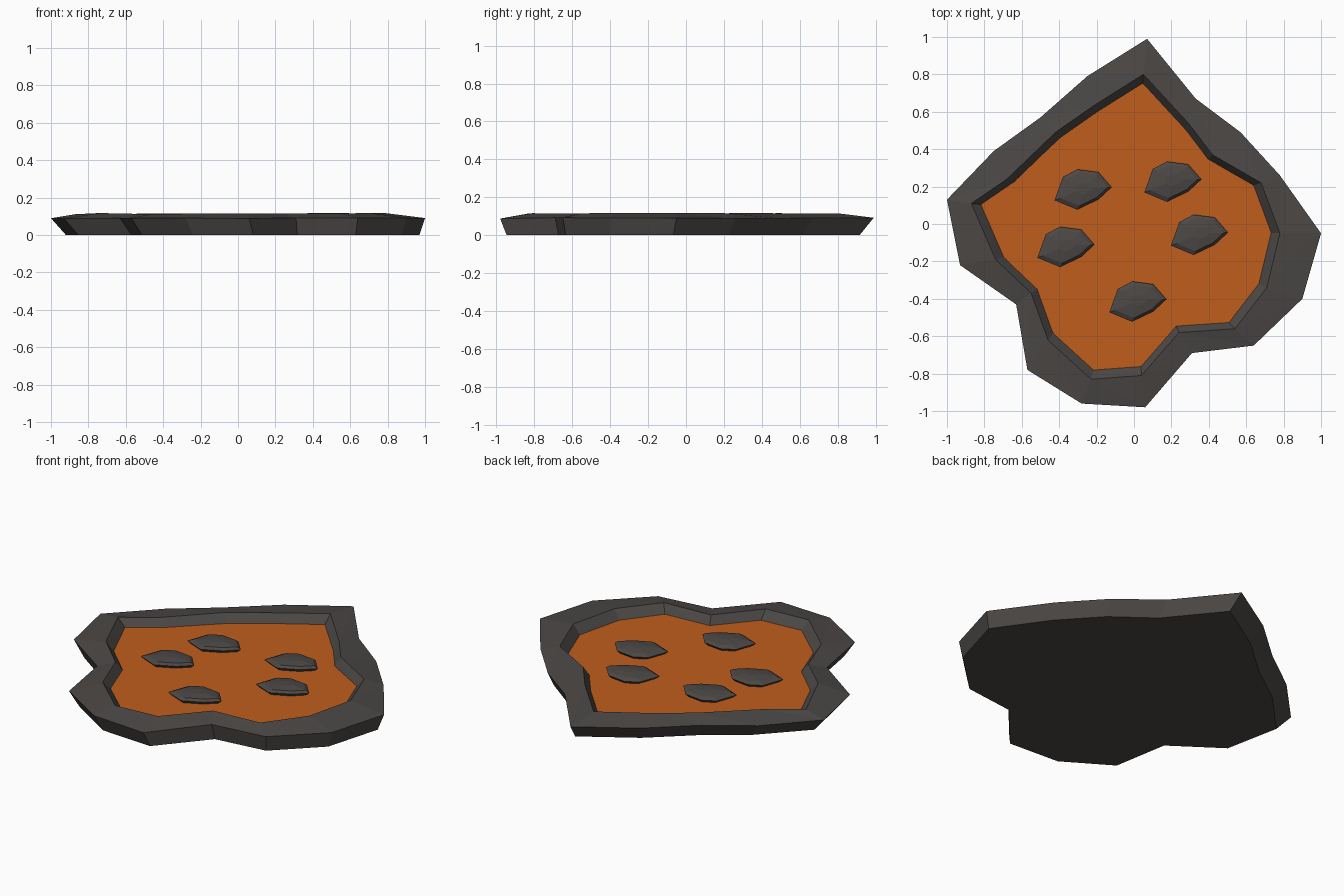
import bpy, bmesh, random

if "Cube" in bpy.data.objects:
    bpy.data.objects.remove(bpy.data.objects["Cube"])
random.seed(4)


def material(name, color):
    m = bpy.data.materials.new(name)
    m.diffuse_color = (*color, 1)
    m.use_nodes = True
    m.node_tree.nodes["Principled BSDF"].inputs["Base Color"].default_value = m.diffuse_color
    return m


ROCK = material("dark_rock", (0.07, 0.064, 0.06))
LAVA = material("lava_orange", (0.52, 0.11, 0.012))


def loft(name, rings, mat, cap_start=True, cap_end=True):
    """Skin a stack of equal-length closed rings with flat triangles."""
    bm = bmesh.new()
    vr = [[bm.verts.new(p) for p in r] for r in rings]
    for a, b in zip(vr, vr[1:]):
        n = len(a)
        for i in range(n):
            j = (i + 1) % n
            bm.faces.new((a[i], a[j], b[j]))
            bm.faces.new((a[i], b[j], b[i]))
    if cap_start:
        bm.faces.new(vr[0][::-1])
    if cap_end:
        bm.faces.new(vr[-1])
    bmesh.ops.recalc_face_normals(bm, faces=bm.faces)
    me = bpy.data.meshes.new(name)
    bm.to_mesh(me)
    bm.free()
    ob = bpy.data.objects.new(name, me)
    bpy.context.collection.objects.link(ob)
    me.materials.append(mat)
    return ob


def ring(pts, z, s=1.0, dx=0.0, dy=0.0, jitter=0.0):
    return [(x * s + dx, y * s + dy, z + random.uniform(-jitter, jitter)) for x, y in pts]


# Outer edge and inner crest of the rocky rim, clockwise from the back tip
outer = [(.07, .99), (.33, .67), (.57, .49), (.78, .26), (1, -.05), (.90, -.40),
         (.64, -.65), (.31, -.69), (.06, -.98), (-.28, -.96), (-.57, -.78),
         (-.63, -.43), (-.93, -.22), (-1, .13), (-.75, .39), (-.5, .57), (-.25, .79)]
crest = [(.05, .80), (.29, .54), (.42, .37), (.68, .22), (.78, -.05), (.71, -.34),
         (.54, -.56), (.24, -.58), (.04, -.81), (-.23, -.83), (-.46, -.62),
         (-.55, -.37), (-.74, -.19), (-.87, .11), (-.68, .24), (-.42, .49), (-.22, .63)]

# Rocky basin: base, flared wall, rim, inner wall and hidden floor
loft("rock_basin", [
    ring(outer, 0, 0.945, 0.025, -0.02),
    ring(outer, 0.09, jitter=0.003),
    ring(crest, 0.115, jitter=0.004),
    ring(crest, 0.05, 0.92),
], ROCK)

# Lava pool, with an extra wobbling point between crest points
pool = []
for i, (x, y) in enumerate(crest):
    x2, y2 = crest[(i + 1) % len(crest)]
    k = random.uniform(0.945, 0.965)
    pool += [(x * 0.94, y * 0.94), ((x + x2) / 2 * k, (y + y2) / 2 * k)]
loft("lava_pool", [ring(pool, 0.055), ring(pool, 0.067)], LAVA)

# Floating crust stones: undercut foot, wide edge, bevelled shoulder, domed top
stone = [(.155, .01), (.085, .09), (-.03, .105), (-.105, .065),
         (-.15, -.06), (-.03, -.11), (.085, -.055)]
spots = [(-.275, .187), (.205, .229), (-.367, -.12), (.347, -.055), (.018, -.412)]
for n, (cx, cy) in enumerate(spots, 1):
    loft(f"crust_stone_{n}", [
        ring(stone, 0.06, 0.8, cx, cy),
        ring(stone, 0.084, 1, cx, cy),
        ring(stone, 0.097, 0.82, cx + .006, cy),
        ring(stone, 0.105, 0.3, cx + .01, cy + .005),
    ], ROCK)
